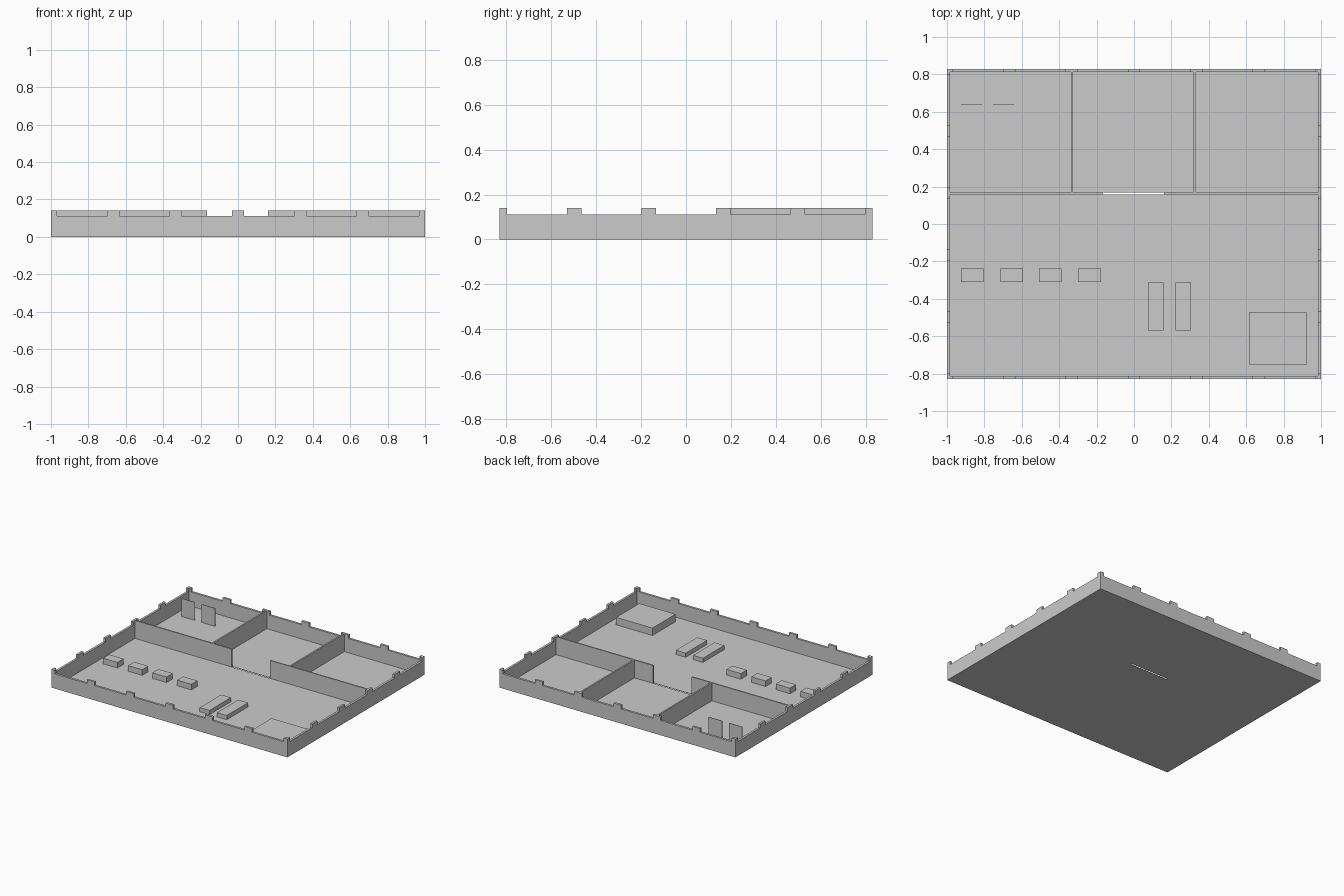
import bpy

cube = bpy.data.objects.get("Cube")
if cube:
    bpy.data.objects.remove(cube, do_unlink=True)

grey = bpy.data.materials.new("plain_grey")
colour = (0.6, 0.6, 0.6, 1)
grey.diffuse_color = colour
grey.use_nodes = True
grey.node_tree.nodes["Principled BSDF"].inputs["Base Color"].default_value = colour


def box(name, x, y, z):
    """Box spanning the given (low, high) ranges."""
    bpy.ops.mesh.primitive_cube_add(size=1)
    ob = bpy.context.object
    ob.name = ob.data.name = name
    spans = (x, y, z)
    for v in ob.data.vertices:
        v.co = [s[0] if c < 0 else s[1] for c, s in zip(v.co, spans)]
    ob.data.materials.append(grey)
    return ob


W, D = 1.0, 0.83           # half width and half depth
T = 0.017                  # outer wall thickness
LOW, TOP = 0.112, 0.14     # wall top and block top
MID = (0.158, 0.168)       # dividing wall
DOOR = (-0.165, 0.16)
FLOOR = (0, 0.003)

# Floors, leaving an open slot under the doorway
box("main_floor", (-W + T, W - T), (-D + T, MID[0]), FLOOR)
box("rooms_floor", (-W + T, W - T), (MID[1], D - T), FLOOR)


def block_spans(half, count):
    """Evenly spaced top blocks along a wall, clipped to its ends."""
    step = 2 * (half - 0.0) / count
    for i in range(count + 1):
        c = -half + i * step
        yield max(-half, c - 0.032), min(half, c + 0.032)


# Outer walls with raised blocks
for side, label in ((-1, "front"), (1, "back")):
    y = sorted((side * D, side * (D - T)))
    box(label + "_wall", (-W, W), y, (0, LOW))
    for span in block_spans(W, 6):
        box(label + "_wall_block", span, y, (LOW, TOP))
for side, label in ((-1, "right"), (1, "left")):
    x = sorted((side * W, side * (W - T)))
    box(label + "_wall", x, (-D + T, D - T), (0, LOW))
    for span in block_spans(D, 5):
        box(label + "_wall_block", x, span, (LOW, TOP))

# Inner walls
box("dividing_wall_a", (-W + T, DOOR[0]), MID, (0, TOP))
box("dividing_wall_b", (DOOR[1], W - T), MID, (0, TOP))
for x in (-0.331, 0.325):
    box("room_partition", (x - 0.006, x + 0.006), (MID[1], D - T), (0, TOP))

# Row of desks
for x in (-0.925, -0.715, -0.508, -0.298):
    box("desk", (x, x + 0.121), (-0.31, -0.237), (0, 0.046))

# Pair of long benches
for x in (0.075, 0.221):
    box("bench", (x, x + 0.083), (-0.57, -0.312), (0, 0.035))

# Corner platform
box("corner_platform", (0.615, 0.922), (-0.752, -0.473), (0, 0.06))

# Upright screens in the back corner room
for x in (-0.925, -0.755):
    box("screen_panel", (x, x + 0.113), (0.638, 0.642), (0, 0.141))
